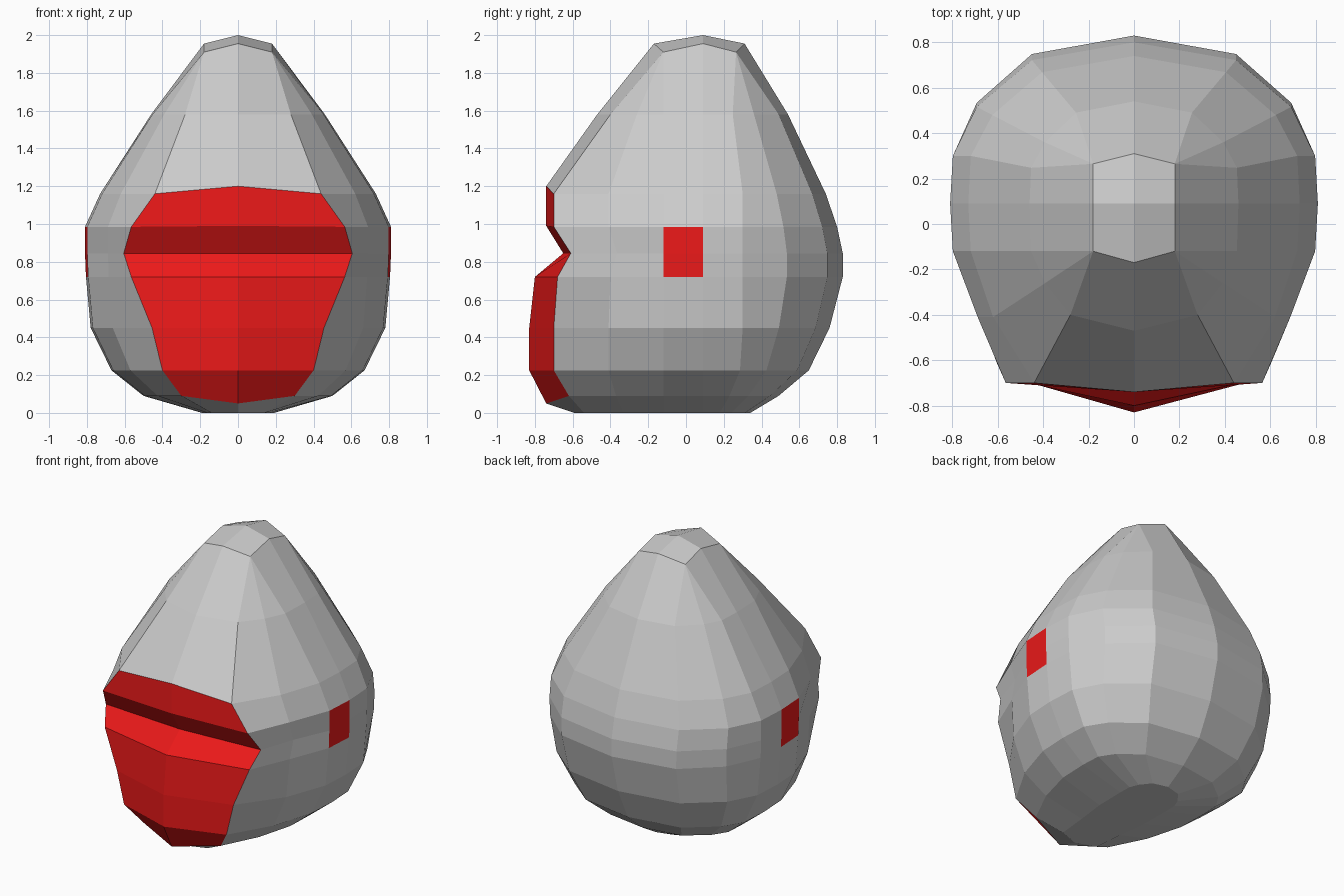
import bpy, bmesh

if "Cube" in bpy.data.objects:
    bpy.data.objects.remove(bpy.data.objects["Cube"])

# Cross-sections, bottom to top:
# z, half width, back y, centre-front (y, z), visor-edge (x, y)
LEVELS = [
    (0.00, 0.19, 0.34, (-0.59, 0.00), (0.14, -0.54)),
    (0.09, 0.50, 0.49, (-0.74, 0.05), (0.30, -0.62)),
    (0.225, 0.67, 0.65, (-0.83, 0.225), (0.40, -0.70)),
    (0.45, 0.78, 0.76, (-0.83, 0.45), (0.455, -0.70)),
    (0.72, 0.805, 0.83, (-0.80, 0.72), (0.565, -0.68)),
    (0.845, 0.81, 0.83, (-0.65, 0.845), (0.605, -0.61)),
    (0.985, 0.81, 0.80, (-0.74, 0.99), (0.565, -0.70)),
    (1.16, 0.73, 0.74, (-0.74, 1.20), (0.44, -0.70)),
    (1.58, 0.46, 0.54, (-0.47, 1.58), (0.28, -0.40)),
]
MID = 0.09  # y of the widest line
SIDES = 16


def mirror_half(half):
    """Close a half ring (front to back on +x) into a full ring."""
    return half + [(-x, y, z) for x, y, z in half[-2:0:-1]]


def ring(z, w, back, front, edge):
    d = back - MID
    return mirror_half([
        (0, front[0], front[1]),
        (edge[0], edge[1], z),
        (0.85 * w, (edge[1] - 0.12) / 2, z),
        (0.985 * w, -0.12, z),
        (w, MID, z),
        (0.985 * w, min(0.3, MID + 0.35 * d), z),
        (0.855 * w, MID + 0.6 * d, z),
        (0.555 * w, MID + 0.89 * d, z),
        (0, back, z)])


# Crown ring: side columns gather into four corners
fc, bc = (0.18, -0.12, 1.91), (0.18, 0.265, 1.91)
crown = mirror_half([(0, -0.17, 1.955), fc, fc, fc, (0.18, MID, 1.955),
                     bc, bc, bc, (0, 0.31, 1.955)])
rings = [ring(*lv) for lv in LEVELS] + [crown]


def make_part(name, cells, caps=False, material=None):
    """Build an object from (row, column) cells of the ring grid."""
    bm = bmesh.new()

    def face(points):
        unique = [p for i, p in enumerate(points) if p not in points[:i]]
        if len(unique) > 2:
            bm.faces.new([bm.verts.new(p) for p in unique])

    for r, c in cells:
        n = (c + 1) % SIDES
        face([rings[r][c], rings[r][n], rings[r + 1][n], rings[r + 1][c]])
    if caps:
        face(rings[0][::-1])
        # Four crown quads meeting at the peak
        for a, b, c in ((0, 2, 4), (4, 6, 8), (8, 10, 12), (12, 14, 0)):
            face([crown[a], crown[b], crown[c], (0, MID, 2.0)])
    bmesh.ops.remove_doubles(bm, verts=bm.verts, dist=0.0005)
    mesh = bpy.data.meshes.new(name)
    bm.to_mesh(mesh)
    bm.free()
    if material:
        mesh.materials.append(material)
    obj = bpy.data.objects.new(name, mesh)
    bpy.context.collection.objects.link(obj)
    return obj


red = bpy.data.materials.new("red")
red.diffuse_color = (0.85, 0.01, 0.01, 1)
red.use_nodes = True
red.node_tree.nodes["Principled BSDF"].inputs["Base Color"].default_value = red.diffuse_color

# Split the grid into visor, side patches and shell
visor = [(r, c) for r in range(1, 7) for c in (SIDES - 1, 0)]
right_patch = [(r, 3) for r in (4, 5)]
left_patch = [(r, SIDES - 4) for r in (4, 5)]
coloured = set(visor + right_patch + left_patch)
shell = [(r, c) for r in range(len(rings) - 1) for c in range(SIDES)
         if (r, c) not in coloured]

make_part("shell", shell, caps=True)
make_part("visor", visor, material=red)
make_part("right_side_patch", right_patch, material=red)
make_part("left_side_patch", left_patch, material=red)
